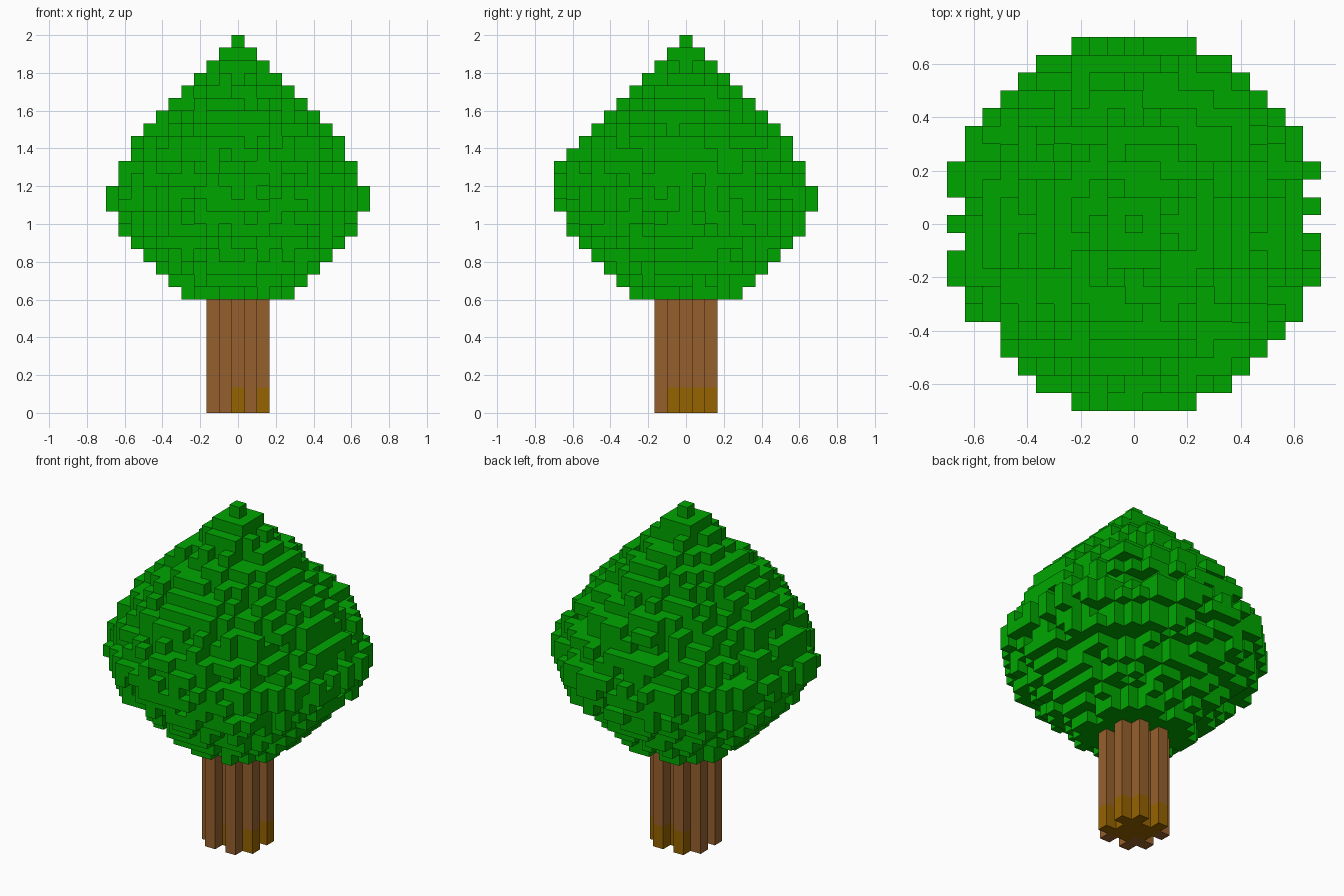
import bpy
import bmesh
import random
from mathutils import Vector

cube = bpy.data.objects.get("Cube")
if cube:
    bpy.data.objects.remove(cube, do_unlink=True)

random.seed(11)
S = 2 / 30                      # edge of one block
DIRS = [Vector(d) for d in ((1, 0, 0), (-1, 0, 0), (0, 1, 0),
                            (0, -1, 0), (0, 0, 1), (0, 0, -1))]


def material(name, rgb):
    m = bpy.data.materials.new(name)
    m.use_nodes = True
    m.diffuse_color = (*rgb, 1)
    bsdf = m.node_tree.nodes["Principled BSDF"]
    bsdf.inputs["Base Color"].default_value = (*rgb, 1)
    return m


def blocks(name, cells, mats, pick=lambda c: 0):
    """Skin a set of grid cells with their exposed faces only."""
    bm = bmesh.new()
    for c in sorted(cells):
        centre = Vector((c[0], c[1], c[2] + 0.5))
        for d in DIRS:
            if (c[0] + int(d.x), c[1] + int(d.y), c[2] + int(d.z)) in cells:
                continue
            u = Vector((d.y, d.z, d.x))
            v = d.cross(u)
            quad = [(centre + (d + u * a + v * b) / 2) * S
                    for a, b in ((-1, -1), (1, -1), (1, 1), (-1, 1))]
            face = bm.faces.new([bm.verts.new(p) for p in quad])
            face.material_index = pick(c)
    bmesh.ops.remove_doubles(bm, verts=bm.verts, dist=S * 0.01)
    me = bpy.data.meshes.new(name)
    bm.to_mesh(me)
    bm.free()
    for m in mats:
        me.materials.append(m)
    ob = bpy.data.objects.new(name, me)
    bpy.context.scene.collection.objects.link(ob)


green = material("leaf_green", (0.0, 0.38, 0.0))
brown = material("bark_brown", (0.305, 0.118, 0.026))
ochre = material("moss_ochre", (0.305, 0.125, 0.0))

# Trunk: 5 x 5 column with notched corners and sides, ochre patch at the foot
R5 = range(-2, 3)
trunk = {(x, y, z) for x in R5 for y in R5 for z in range(9)
         if max(abs(x), abs(y)) < 2 or abs(x) + abs(y) == 3}


def bark(c):
    x, y, z = c
    return int(z < 2 and min(x, y) >= -1 and x + y >= -1)


blocks("trunk", trunk, [brown, ochre], bark)

# Crown: stacked discs whose outermost ring is ragged
RADII = [4, 5, 6, 7, 8, 9, 9, 10, 10, 9, 9, 8, 8, 7, 6, 5, 4, 3, 2, 1, 0]
# Blocks missing from the widest ring
GAPS = {(10, 2), (10, 0), (-10, 1), (-10, -1), (-8, -6)}


def keep(x, y, k, h):
    if x * x + y * y <= (h - 0.5) ** 2 or h == 0:
        return True
    lucky = random.random() < 0.72
    if h == 10:
        # the two widest layers fill each other's holes, except at the gaps
        return (x, y) not in GAPS and (lucky or (x + y + k) % 2 == 0)
    # one sure block per side keeps every layer at its full width
    j = (k * 7) % 3 - 1
    return lucky or (abs(x) == h and y == j) or (abs(y) == h and x == j)


crown = set()
for k, h in enumerate(RADII, 9):
    for x in range(-h, h + 1):
        for y in range(-h, h + 1):
            if x * x + y * y <= (h + 0.5) ** 2 and keep(x, y, k, h):
                crown.add((x, y, k))

# Stray tufts on the front side
crown |= {(-2, -10, 18), (1, -10, 18), (2, -10, 18), (0, -10, 19),
          (-1, -10, 19), (2, -9, 20), (-1, -9, 20)}
blocks("crown", crown, [green])
